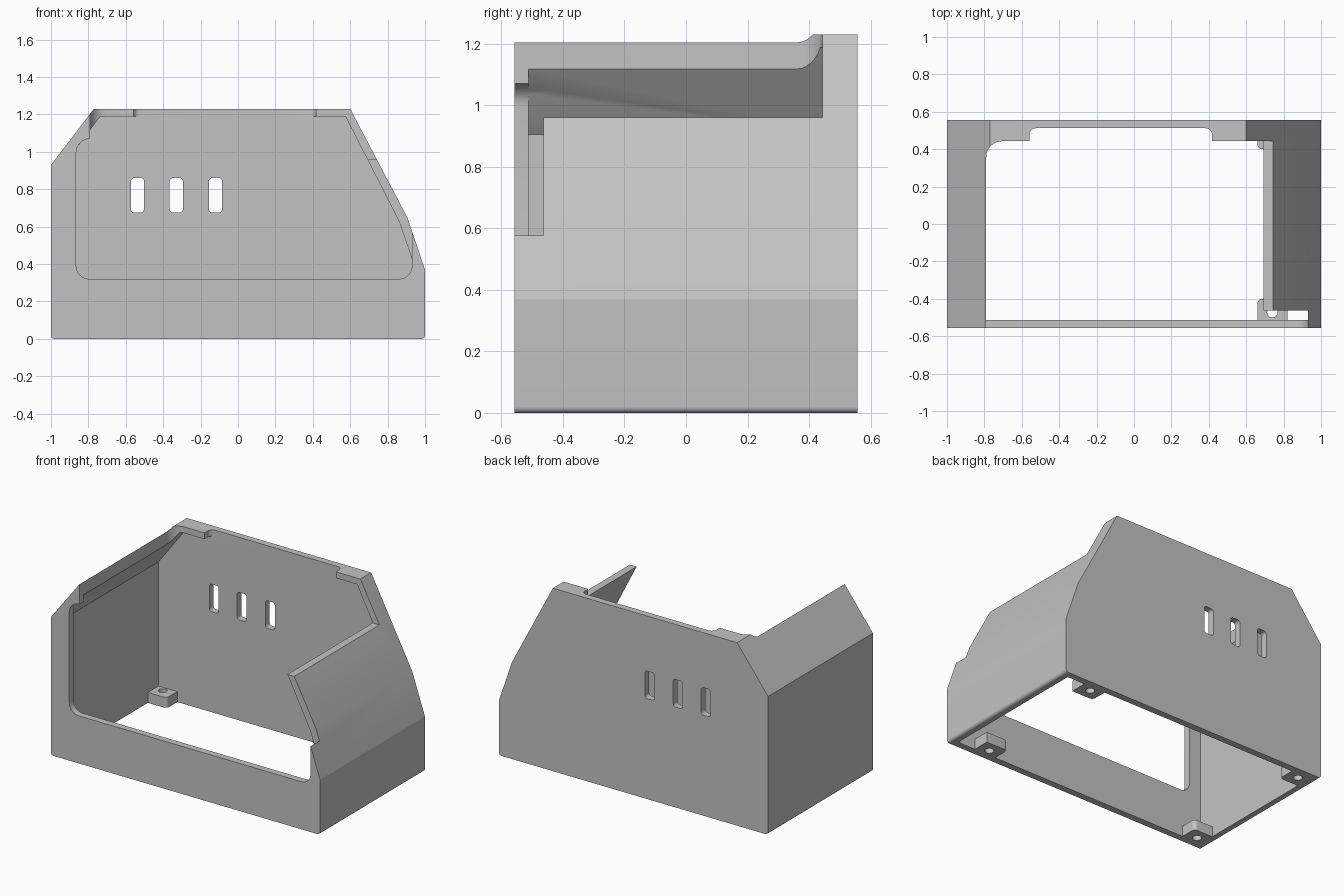
import bpy, bmesh, math
from mathutils import Vector

cube = bpy.data.objects.get("Cube")
if cube:
    bpy.data.objects.remove(cube, do_unlink=True)

grey = bpy.data.materials.new("light grey")
grey.use_nodes = True
grey.diffuse_color = (0.55, 0.55, 0.55, 1)
grey.node_tree.nodes["Principled BSDF"].inputs["Base Color"].default_value = (0.55, 0.55, 0.55, 1)


def rounded(corners, steps=8):
    """Corners are (u, v) or (u, v, radius); a radius fillets that corner."""
    out = []
    n = len(corners)
    for i, c in enumerate(corners):
        p = Vector(c[:2])
        if len(c) < 3:
            out.append(p)
            continue
        a = (Vector(corners[i - 1][:2]) - p).normalized()
        b = (Vector(corners[(i + 1) % n][:2]) - p).normalized()
        half = a.angle(b) / 2
        centre = p + (a + b).normalized() * c[2] / math.sin(half)
        start = p + a * c[2] / math.tan(half) - centre
        end = p + b * c[2] / math.tan(half) - centre
        sweep = start.angle(end)
        for k in range(steps + 1):
            t = k / steps
            out.append(centre + (start * math.sin((1 - t) * sweep)
                                 + end * math.sin(t * sweep)) / math.sin(sweep))
    return out


def prism(name, corners, axis, lo, hi):
    """Extrude a filleted profile along y (profile x, z) or z (profile x, y)."""
    bm = bmesh.new()
    place = (lambda p: (p.x, lo, p.y)) if axis == "y" else (lambda p: (p.x, p.y, lo))
    face = bm.faces.new([bm.verts.new(place(p)) for p in rounded(corners)])
    ext = bmesh.ops.extrude_face_region(bm, geom=[face])
    move = Vector((0, hi - lo, 0)) if axis == "y" else Vector((0, 0, hi - lo))
    bmesh.ops.translate(bm, vec=move, verts=[v for v in ext["geom"] if isinstance(v, bmesh.types.BMVert)])
    bmesh.ops.recalc_face_normals(bm, faces=bm.faces)
    mesh = bpy.data.meshes.new(name)
    bm.to_mesh(mesh)
    bm.free()
    mesh.materials.append(grey)
    obj = bpy.data.objects.new(name, mesh)
    bpy.context.collection.objects.link(obj)
    return obj


def box(u0, u1, v0, v1, r=None):
    extra = (r,) if r else ()
    return [(u, v) + extra for u, v in ((u0, v0), (u1, v0), (u1, v1), (u0, v1))]


def cut(obj, cutters):
    """Subtract every cutter, then remove the cutters and smooth the fillets."""
    for c in cutters:
        c.hide_render = True
        mod = obj.modifiers.new("cut", "BOOLEAN")
        mod.operation, mod.solver, mod.object = "DIFFERENCE", "EXACT", c
    deps = bpy.context.evaluated_depsgraph_get()
    mesh = bpy.data.meshes.new_from_object(obj.evaluated_get(deps))
    obj.modifiers.clear()
    obj.data = mesh
    for c in cutters:
        bpy.data.objects.remove(c, do_unlink=True)
    bpy.ops.object.select_all(action="DESELECT")
    obj.select_set(True)
    bpy.context.view_layer.objects.active = obj
    bpy.ops.object.shade_smooth_by_angle(angle=math.radians(14))


DEPTH, INNER = 0.557, 0.512

# Housing: outer profile, hollowed from below
housing = prism("housing", [(-1, 0, 0.02), (1, 0, 0.02), (1, 0.37), (0.905, 0.65), (0.6, 1.23),
                            (-0.77, 1.23), (-1, 0.93)], "y", -DEPTH, DEPTH)
cavity = prism("cavity_cutter", [(-0.95, -0.5), (0.95, -0.5), (0.95, 0.37), (0.86, 0.63),
                                 (0.575, 1.188), (-0.737, 1.188), (-0.95, 0.905)], "y", -INNER, INNER)
# Open top with one filleted corner, and the shallow notch in the rear lip
top = prism("top_cutter", [(-0.79, -1), (1.3, -1), (1.3, 0.443), (-0.79, 0.443, 0.085)], "z", 0.96, 2)
notch = prism("notch_cutter", [(-0.56, 0.2), (0.417, 0.2), (0.417, INNER, 0.035),
                               (-0.56, INNER, 0.035)], "z", 1.1, 2)
# Front window, which also bites into the sloping side
window = prism("window_cutter", [(-0.865, 0.32, 0.07), (0.93, 0.32, 0.07), (0.93, 1.07),
                                 (-0.865, 1.07, 0.074)], "y", -1, -0.463)
# Three vent slots in the rear wall
slots = [prism("slot_cutter", box(x - 0.035, x + 0.035, 0.675, 0.86, 0.018), "y", 0.3, 1)
         for x in (-0.537, -0.33, -0.12)]
cut(housing, [cavity, top, notch, window] + slots)

# Screw bosses in the four bottom corners
for side, x0, x1, hole_x in (("right", -0.95, -0.81, -0.89), ("left", 0.66, 0.82, 0.74)):
    for end, s in (("front", -1), ("back", 1)):
        near, far = s * 0.4, s * INNER
        inner_x, outer_x = (x1, x0) if side == "right" else (x0, x1)
        boss = prism(f"{end}_{side}_screw_boss", [(outer_x, far), (outer_x, near),
                     (inner_x, near, 0.025), (inner_x, far)], "z", 0, 0.07)
        hole = prism("hole_cutter", box(hole_x - 0.028, hole_x + 0.028, s * 0.472 - 0.028,
                                        s * 0.472 + 0.028, 0.0279), "z", -0.1, 0.2)
        cut(boss, [hole])
